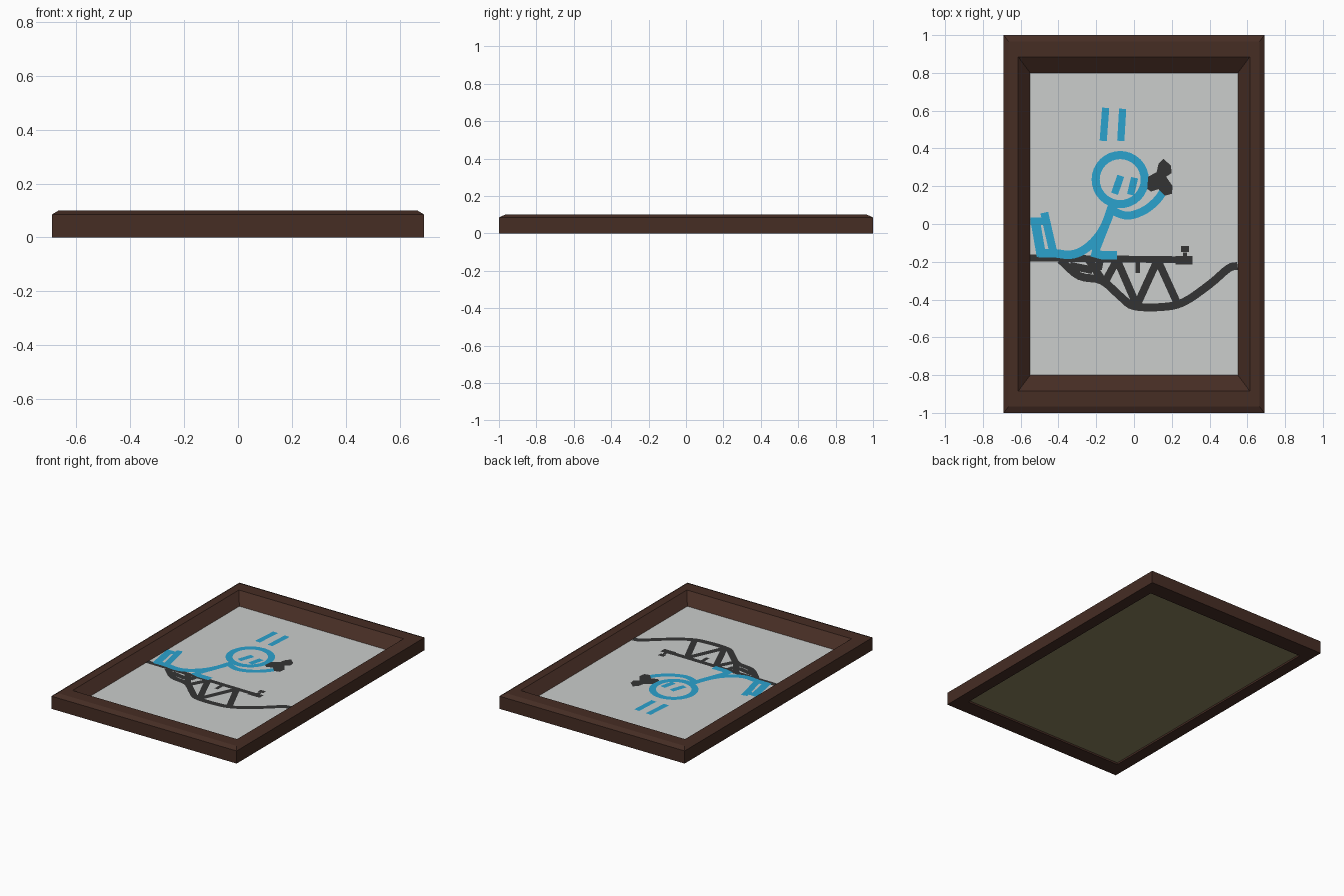
import bpy, bmesh, math
from mathutils import Vector

if "Cube" in bpy.data.objects:
    bpy.data.objects.remove(bpy.data.objects["Cube"])


def material(name, r, g, b):
    lin = [((c / 255 + 0.055) / 1.055) ** 2.4 for c in (r, g, b)]
    m = bpy.data.materials.new(name)
    m.diffuse_color = (*lin, 1)
    m.use_nodes = True
    m.node_tree.nodes["Principled BSDF"].inputs["Base Color"].default_value = m.diffuse_color
    return m


BROWN = material("dark brown wood", 70, 45, 36)
GREY = material("light grey paper", 203, 205, 204)
BLUE = material("blue paint", 43, 162, 206)
BLACK = material("charcoal paint", 52, 52, 52)
OLIVE = material("olive backing", 138, 130, 94)


def finish(name, bm, mat, fix=True):
    if fix:
        bmesh.ops.recalc_face_normals(bm, faces=bm.faces)
    me = bpy.data.meshes.new(name)
    bm.to_mesh(me)
    bm.free()
    me.materials.append(mat)
    ob = bpy.data.objects.new(name, me)
    bpy.context.collection.objects.link(ob)


def slab(name, hx, hy, z0, z1, mat):
    bm = bmesh.new()
    bmesh.ops.create_cube(bm, size=1)
    for v in bm.verts:
        v.co = (v.co.x * 2 * hx, v.co.y * 2 * hy, z0 if v.co.z < 0 else z1)
    finish(name, bm, mat)


def up_face(bm, pts, z):
    f = bm.faces.new([bm.verts.new((p[0], p[1], z)) for p in pts])
    f.normal_update()
    if f.normal.z < 0:
        f.normal_flip()


def smooth(pts, n=4):
    # Catmull-Rom curve through the points
    p = [Vector(q) for q in pts]
    p = [2 * p[0] - p[1]] + p + [2 * p[-1] - p[-2]]
    out = []
    for a, b, c, d in zip(p, p[1:], p[2:], p[3:]):
        for i in range(n):
            t = i / n
            out.append(0.5 * (2 * b + (c - a) * t + (2 * a - 5 * b + 4 * c - d) * t * t
                              + (3 * b - a - 3 * c + d) * t ** 3))
    return out + [p[-2]]


def stroke(bm, pts, width, z, closed=False):
    # mitred flat ribbon along a path
    p = [Vector(q) for q in pts]
    n = len(p)
    sides = []
    for i in range(n):
        a = p[i - 1] if i or closed else p[0]
        b = p[(i + 1) % n] if i < n - 1 or closed else p[-1]
        t = (b - a).normalized()
        off = Vector((-t.y, t.x)) * width / 2
        sides.append((p[i] + off, p[i] - off))
    for i in range(n if closed else n - 1):
        (a, b), (c, d) = sides[i], sides[(i + 1) % n]
        up_face(bm, (a, b, d, c), z)


# frame: one cross-section (half width, half length, height) swept round four corners
profile = [(.61, .89, 0), (.69, 1, 0), (.69, 1, .085), (.665, .967, .1),
           (.613, .885, .1), (.55, .80, .04), (.55, .80, .03), (.61, .89, .03)]
bm = bmesh.new()
rings = [[bm.verts.new((sx * x, sy * y, z)) for x, y, z in profile]
         for sx, sy in ((1, 1), (-1, 1), (-1, -1), (1, -1))]
for k in range(4):
    a, b = rings[k], rings[(k + 1) % 4]
    for i in range(len(profile)):
        j = (i + 1) % len(profile)
        bm.faces.new((a[i], a[j], b[j], b[i]))
finish("frame", bm, BROWN)

# paper and recessed backing board
slab("paper", .55, .80, .03, .04, GREY)
slab("backing_board", .61, .89, .012, .03, OLIVE)

# painted bridge
Z = .0412
bm = bmesh.new()
stroke(bm, [(-.55, -.18), (.31, -.19)], .036, Z)
stroke(bm, [(.22, -.192), (.31, -.192)], .044, Z)
stroke(bm, smooth([(-.39, -.19), (-.29, -.275), (-.17, -.30), (-.065, -.39), (0, -.435),
                   (.14, -.44), (.26, -.415), (.40, -.32), (.50, -.235), (.548, -.222)]), .042, Z)
for a, b in (((-.09, -.19), (.01, -.42)), ((.125, -.19), (.02, -.42)),
             ((.125, -.19), (.225, -.41)), ((-.24, -.19), (-.165, -.30)),
             ((-.09, -.19), (-.155, -.31)), ((-.34, -.22), (-.22, -.245)),
             ((-.18, -.19), (-.19, -.24))):
    stroke(bm, [a, b], .04, Z)
stroke(bm, [(.02, -.19), (.02, -.26)], .025, Z)
# small lever on the bridge end
stroke(bm, [(.27, -.15), (.27, -.19)], .022, Z)
stroke(bm, [(.25, -.132), (.29, -.132)], .032, Z)
finish("painted_bridge", bm, BLACK, False)

# painted blue stick figure
Z = .0424
bm = bmesh.new()
circle = [(-.073 + .13 * math.cos(i * math.tau / 32), .235 + .13 * math.sin(i * math.tau / 32))
          for i in range(32)]
stroke(bm, circle, .043, Z, True)
for a, b in (((-.15, .615), (-.163, .44)), ((-.06, .61), (-.07, .44)),
             ((-.07, .255), (-.103, .16)), ((.003, .245), (-.018, .155))):
    stroke(bm, [a, b], .038, Z)
# arm, body and legs
stroke(bm, smooth([(-.13, .085), (-.08, .055), (-.02, .045), (.06, .075), (.125, .13), (.165, .19)]),
       .042, Z)
stroke(bm, smooth([(-.115, .10), (-.15, 0), (-.20, -.08), (-.27, -.14), (-.34, -.163),
                   (-.42, -.155), (-.505, -.155)]), .045, Z)
stroke(bm, [(-.15, .0), (-.205, -.14)], .045, Z)
stroke(bm, [(-.225, -.15), (-.17, -.165), (-.09, -.165)], .045, Z)
stroke(bm, [(-.425, -.16), (-.475, .06)], .042, Z)
stroke(bm, [(-.49, -.17), (-.525, .03)], .05, Z)
stroke(bm, [(-.548, .015), (-.475, .015)], .04, Z)
finish("painted_figure", bm, BLUE, False)

# dark object held in the hand
bm = bmesh.new()
up_face(bm, [(.07, .185), (.075, .25), (.12, .275), (.13, .32), (.155, .345), (.195, .31),
             (.20, .27), (.17, .25), (.205, .20), (.20, .16), (.165, .15), (.13, .185),
             (.09, .172)], .0436)
finish("painted_held_object", bm, BLACK, False)
